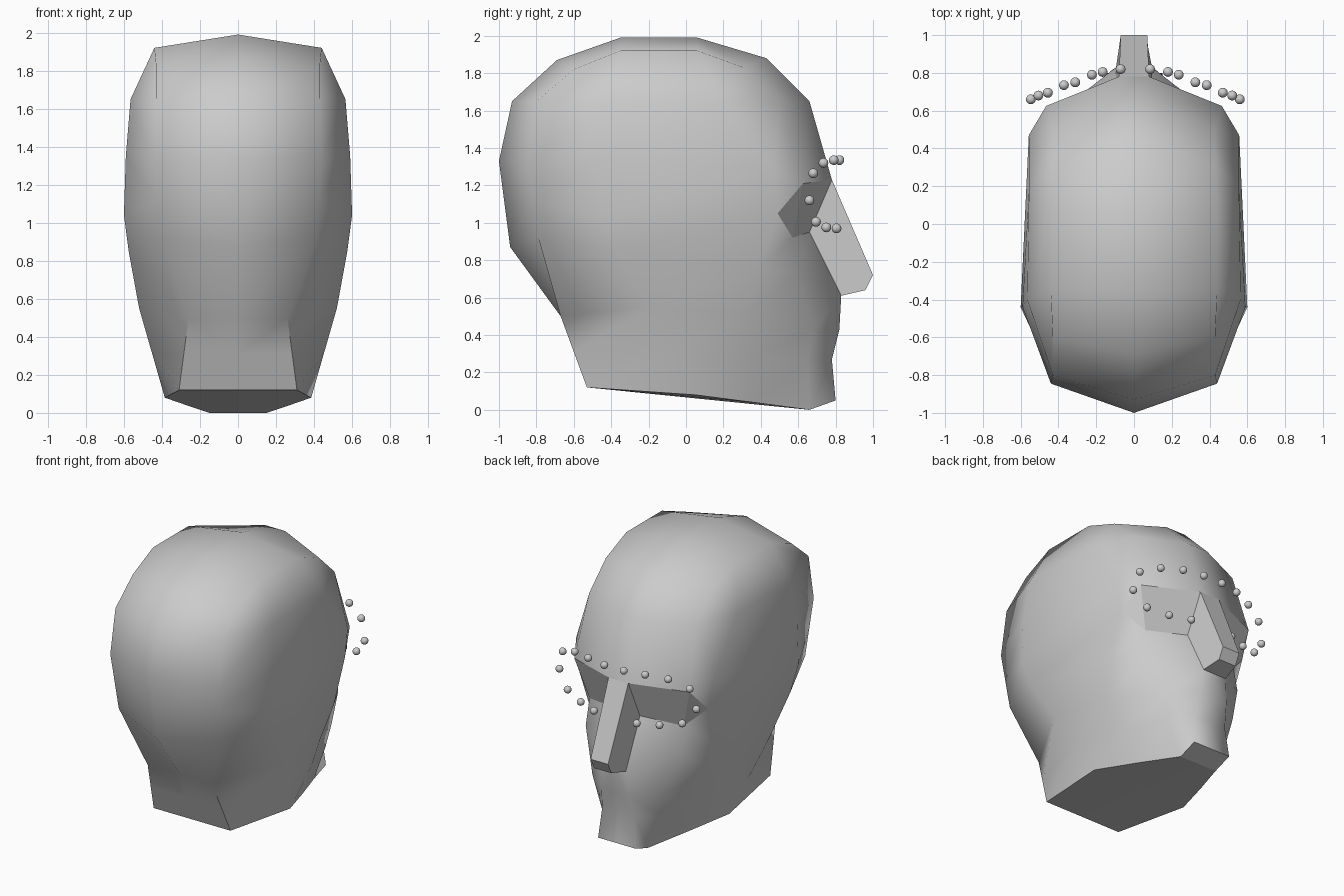
import bpy, bmesh
from mathutils import Vector

if "Cube" in bpy.data.objects:
    bpy.data.objects.remove(bpy.data.objects["Cube"])

# Right-half vertical profiles, from the base up to the crown (None = midpoint of neighbours)
back_centre = [(0, -.53, .12), None, (0, -.67, .50), (0, -.94, .87), None,
               (0, -1.0, 1.33), (0, -.93, 1.65), (0, -.69, 1.87)]
back_edge = [(.31, -.53, .12), None, (.26, -.67, .50), (.41, -.79, .92), None,
             (.44, -.845, 1.33), (.43, -.80, 1.65), (.43, -.60, 1.82)]
side = [(.385, .05, .08), None, (.52, -.20, .55), (.575, -.38, .85), (.60, -.44, 1.04),
        (.59, -.44, 1.35), (.565, -.40, 1.65), (.44, -.35, 1.92)]
cheek = [(.27, .36, .04), None, (.45, .30, .50), (.51, .38, .75), (.52, .49, 1.05),
         (.557, .47, 1.28), (.555, .20, 1.65), (.44, .06, 1.92)]
face_edge = [(.15, .66, 0), (.25, .65, .26), (.28, .68, .43), (.39, .60, .73), (.38, .57, .92),
             (.465, .625, 1.21), (.43, .50, 1.65), (.43, .31, 1.83)]
face_mid = [(.15, .80, .05), (.13, .78, .27), (.11, .82, .43), (.095, .83, .61), (.09, .66, .95),
            (.08, .78, 1.23), (.08, .66, 1.65), (.08, .43, 1.88)]


def fill(profile):
    pts = [Vector(p) if p else None for p in profile]
    return [p if p else (pts[i - 1] + pts[i + 1]) / 2 for i, p in enumerate(pts)]


def build_head():
    bm = bmesh.new()
    cols = [[bm.verts.new(p) for p in fill(c)]
            for c in (back_centre, back_edge, side, cheek, face_edge, face_mid)]
    front = [None if r == 4 else bm.verts.new((0, v.co.y, v.co.z)) for r, v in enumerate(cols[5])]
    back, edge, sid, chk, fac, mid = cols

    def face(*verts, smooth=True):
        f = bm.faces.new(verts)
        f.smooth = smooth

    # skull and jaw surface
    for c in range(5):
        a, b = cols[c], cols[c + 1]
        for r in range(7):
            if r == 4 and c >= 3:
                continue
            face(a[r], b[r], b[r + 1], a[r + 1])
    for r in (0, 1, 2, 5, 6):
        if r != 0:
            face(mid[r], front[r], front[r + 1], mid[r + 1])
    face(mid[0], front[0], front[1], mid[1])

    # eye socket
    face(chk[4], fac[5], chk[5])
    face(fac[4], fac[5], chk[4], smooth=False)
    face(fac[4], mid[4], mid[5], fac[5], smooth=False)

    # nose
    tip, low, tip_c, low_c = [bm.verts.new(p) for p in
                              ((.07, 1, .72), (.07, .96, .64), (0, 1, .72), (0, .96, .64))]
    face(front[5], mid[5], tip, tip_c, smooth=False)
    face(tip_c, tip, low, low_c, smooth=False)
    face(low_c, low, mid[3], front[3], smooth=False)
    face(mid[5], mid[4], mid[3], low, tip, smooth=False)

    # crown
    t1, t2 = bm.verts.new((0, -.35, 1.99)), bm.verts.new((0, .06, 1.99))
    face(back[7], edge[7], sid[7], t1)
    face(t1, sid[7], chk[7], t2)
    face(t2, chk[7], fac[7], mid[7])
    face(t2, mid[7], front[7])

    # flat base and underside of the chin
    base = bm.verts.new((0, .66, 0))
    face(back[0], edge[0], sid[0], chk[0], fac[0], base, smooth=False)
    face(base, fac[0], mid[0], front[0], smooth=False)

    # sharp neck corners
    for r in (0, 1):
        bm.edges.get((edge[r], edge[r + 1])).smooth = False

    bmesh.ops.mirror(bm, geom=bm.verts[:] + bm.edges[:] + bm.faces[:], axis='X', merge_dist=.001)
    bmesh.ops.recalc_face_normals(bm, faces=bm.faces[:])
    me = bpy.data.meshes.new("head")
    bm.to_mesh(me)
    bm.free()
    bpy.context.collection.objects.link(bpy.data.objects.new("head", me))


build_head()

# small beads ringing each eye
beads = [(.078, .82, 1.335), (.23, .79, 1.335), (.378, .735, 1.32), (.513, .68, 1.265),
         (.553, .66, 1.12), (.463, .695, 1.005), (.318, .75, .975), (.173, .805, .97)]
for s in (-1, 1):
    for x, y, z in beads:
        bpy.ops.mesh.primitive_uv_sphere_add(segments=16, ring_count=10, radius=.026,
                                             location=(s * x + .007, y, z))
        bpy.context.object.name = "eye_bead"
        bpy.ops.object.shade_smooth()
